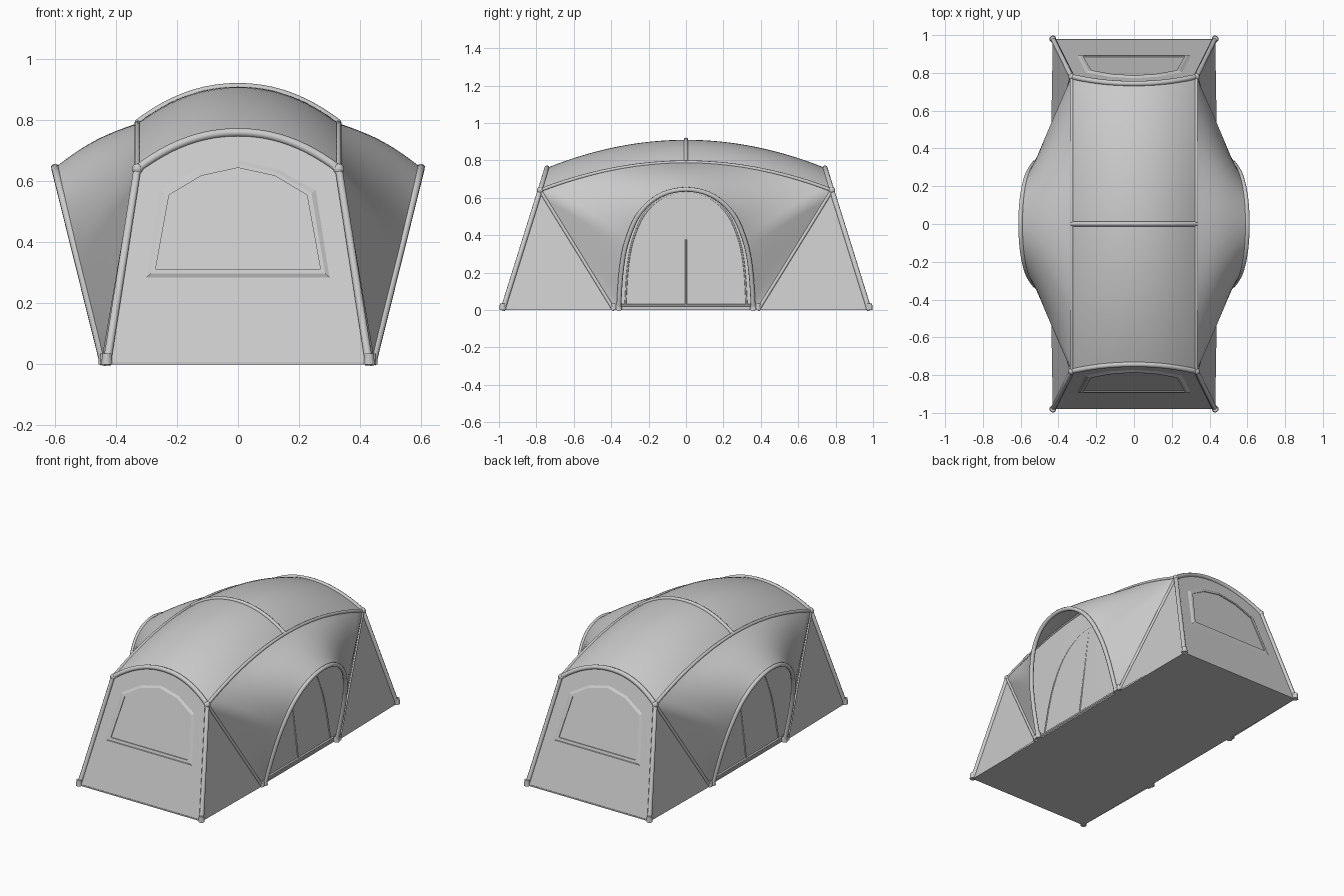
import bpy, math
from mathutils import Vector

if "Cube" in bpy.data.objects:
    bpy.data.objects.remove(bpy.data.objects["Cube"])

W, L, H = 0.33, 0.78, 0.64          # roof corner
BX, BY = 0.43, 0.98                 # floor corner
R = 0.012                           # pole radius


def mesh(name, verts, faces, smooth=True):
    me = bpy.data.meshes.new(name)
    me.from_pydata([tuple(v) for v in verts], [], faces)
    ob = bpy.data.objects.new(name, me)
    bpy.context.collection.objects.link(ob)
    if smooth:
        me.polygons.foreach_set("use_smooth", [True] * len(me.polygons))
    return ob


def grid(name, fn, nu, nv):
    verts = [fn(i / nu, j / nv) for i in range(nu + 1) for j in range(nv + 1)]
    k = nv + 1
    faces = [(i * k + j, (i + 1) * k + j, (i + 1) * k + j + 1, i * k + j + 1)
             for i in range(nu) for j in range(nv)]
    return mesh(name, verts, faces)


def tube(name, pts, r=R, cyclic=False):
    cu = bpy.data.curves.new(name, 'CURVE')
    cu.dimensions = '3D'
    cu.bevel_depth, cu.bevel_resolution, cu.use_fill_caps = r, 2, True
    sp = cu.splines.new('POLY')
    sp.points.add(len(pts) - 1)
    for p, q in zip(sp.points, pts):
        p.co = (*q, 1)
    sp.use_cyclic_u = cyclic
    ob = bpy.data.objects.new(name, cu)
    bpy.context.collection.objects.link(ob)
    return ob


def along(pts, t):
    """Catmull-Rom interpolation through points, t in 0..1"""
    n = len(pts) - 1
    i = min(int(t * n), n - 1)
    f = t * n - i
    a, b, c, d = (Vector(pts[max(0, min(n, k))]) for k in (i - 1, i, i + 1, i + 2))
    return 0.5 * (2 * b + (c - a) * f + (2 * a - 5 * b + 4 * c - d) * f ** 2
                  + (3 * b - a - 3 * c + d) * f ** 3)


def roof(u, v):
    """Roof surface, u across and v along, both -1..1"""
    k = 1 - abs(u) ** 2.1
    return Vector((W * u, v * (L - 0.037 * k), 0.79 - 0.15 * v * v + 0.12 * k))


def foot(name, x, y):
    bpy.ops.mesh.primitive_cone_add(vertices=12, radius1=0.018, radius2=0.015, depth=0.036,
                                    location=(x, y, 0.018))
    bpy.context.object.name = name


N = 24
U = [-1 + 2 * i / N for i in range(N + 1)]

# Floor
bpy.ops.mesh.primitive_cube_add(size=1, location=(0, 0, 0.004))
bpy.context.object.name = "floor"
bpy.context.object.scale = (2 * BX, 2 * BY, 0.008)

# Roof and centre hoop
grid("roof", lambda a, b: roof(2 * a - 1, 2 * b - 1), N, 32)
tube("centre_hoop", [roof(u, 0) for u in U])

# End walls, end hoops and windows
half = [(0.30, 0.285), (0.255, 0.57), (0.13, 0.64)]
outer = half + [(0, 0.668)] + [(-x, z) for x, z in reversed(half)]
half = [(0.27, 0.312), (0.226, 0.555), (0.12, 0.618)]
inner = half + [(0, 0.644)] + [(-x, z) for x, z in reversed(half)]
for s, end in ((-1, "front"), (1, "back")):
    path = [Vector((-BX, s * BY, 0))] + [roof(u, s) for u in U] + [Vector((BX, s * BY, 0))]
    mesh(end + "_wall", path, [tuple(range(len(path)))], False)
    tube(end + "_hoop", path, 0.014)

    def on_wall(p, d):
        return Vector((p[0], s * (BY - 0.3125 * p[1] + d), p[1]))
    mid = [((a[0] + b[0]) / 2, (a[1] + b[1]) / 2) for a, b in zip(outer, inner)]
    n = len(outer)
    rings = [on_wall(p, d) for ring, d in ((outer, 0), (mid, 0.008), (inner, 0.008), (inner, 0.002))
             for p in ring]
    faces = [(k * n + i, k * n + (i + 1) % n, (k + 1) * n + (i + 1) % n, (k + 1) * n + i)
             for k in range(3) for i in range(n)]
    mesh(end + "_window", rings, faces + [tuple(range(3 * n, 4 * n))], False)

# Side porches: hoop profile given as (y, z)
prof = [(0.36, 0), (0.347, 0.2), (0.318, 0.36), (0.25, 0.515), (0.14, 0.612), (0, 0.645)]
prof = [(-y, z) for y, z in prof] + [(y, z) for y, z in reversed(prof[:-1])]
door = [(y * 0.9, 0.03 + z * 0.93) for y, z in prof]
SPLIT = 0.2                         # part of the hoop joined to each slanted pole

for s, side in ((-1, "left"), (1, "right")):
    hoop = [(s * (0.44 + 0.16 * z / 0.645), y, z) for y, z in prof]

    def rim(t):
        if t > 0.5:
            p = rim(1 - t)
            return Vector((p.x, -p.y, p.z))
        if t < SPLIT:
            return Vector((s * 0.44, -0.385, 0)).lerp(Vector((s * W, -L, H)), t / SPLIT)
        return roof(s, -1 + (t - SPLIT) / (0.5 - SPLIT))

    def porch(t, b):
        p = rim(t).lerp(along(hoop, t), b)
        bulge = 0.014 * math.sin(math.pi * b) * math.sin(math.pi * t) ** 2
        return p + Vector((s * bulge * 0.5, 0, bulge))

    def inner_wall(y, z):
        return Vector((s * (0.425 - 0.095 * z / 0.75), y, z))

    grid(side + "_porch", porch, 60, 12)
    tube(side + "_porch_hoop", [along(hoop, i / 60) for i in range(61)], 0.013)
    tube(side + "_roof_edge_pole", [roof(s, v) for v in U], 0.01)

    # Door panel set back under the porch, with zips
    grid(side + "_door_panel", lambda a, b: Vector((s * 0.425, (2 * a - 1) * 0.385, 0)).lerp(
        roof(s, (2 * a - 1) * 0.95), b), 24, 8)
    tube(side + "_door_zip", [inner_wall(0, 0.03), inner_wall(0, 0.72)], 0.005)
    tube(side + "_door_seam", [inner_wall(*along(door, i / 40)) for i in range(41)], 0.005)
    tube(side + "_door_sill", [inner_wall(-0.35, 0.025), inner_wall(0.35, 0.025)], 0.006)

    # Side triangles, slanted poles and feet
    for e, end in ((-1, "front"), (1, "back")):
        top, low = (s * W, e * L, H), (s * 0.44, e * 0.385, 0)
        mesh(f"{side}_{end}_side_wall", [(s * BX, e * BY, 0), low, top], [(0, 1, 2)], False)
        tube(f"{side}_{end}_slanted_pole", [low, top], 0.01)
        foot(f"{side}_{end}_corner_foot", s * BX, e * BY)
        foot(f"{side}_{end}_door_foot", s * 0.435, e * 0.385)
        foot(f"{side}_{end}_hoop_foot", s * 0.44, e * 0.36)
        bpy.ops.mesh.primitive_uv_sphere_add(segments=12, ring_count=8, radius=0.018, location=top)
        bpy.context.object.name = f"{side}_{end}_pole_joint"
